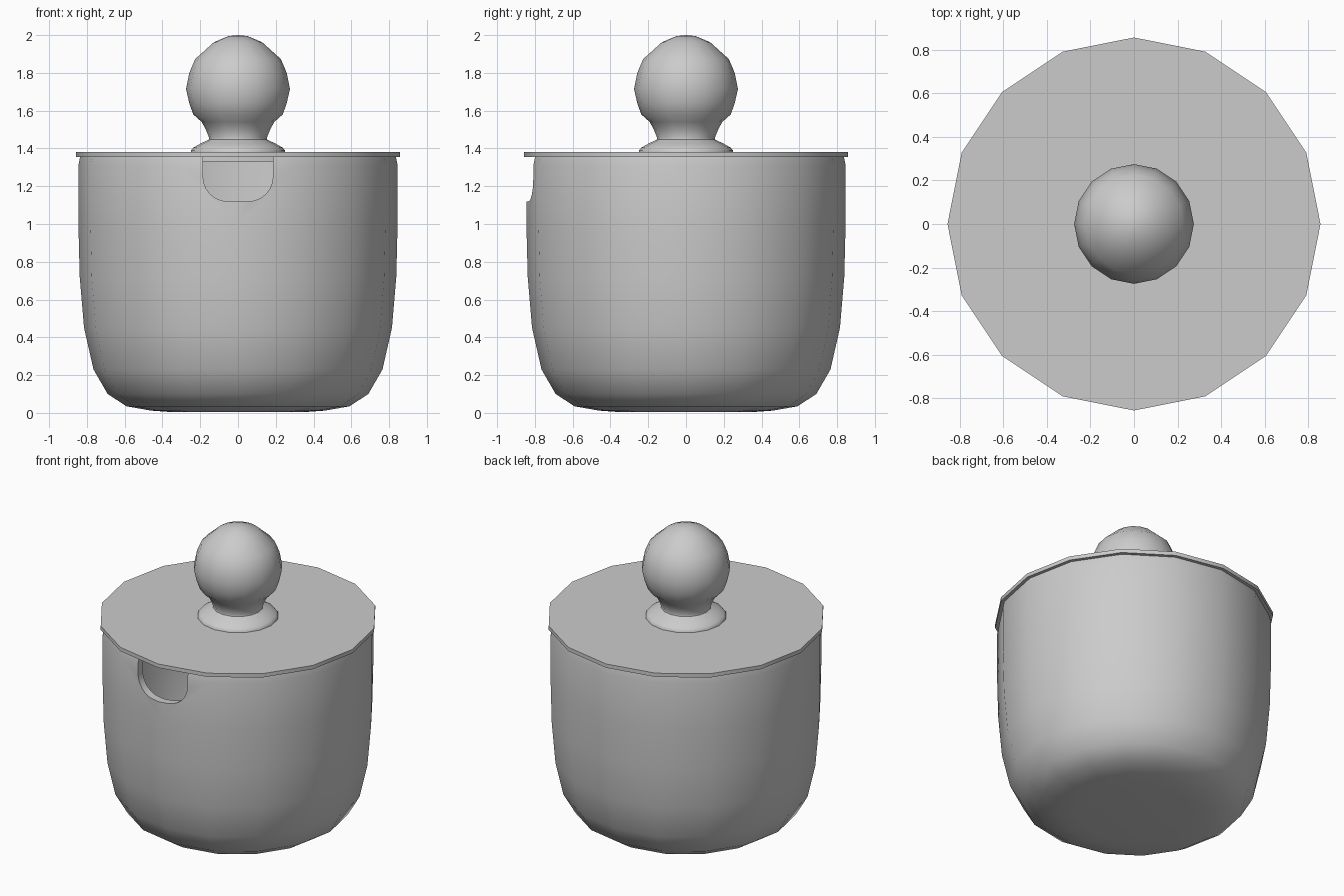
import bpy, bmesh, math

if "Cube" in bpy.data.objects:
    bpy.data.objects.remove(bpy.data.objects["Cube"], do_unlink=True)

SIDES = 16

glaze = bpy.data.materials.new("grey glaze")
glaze.use_nodes = True
COLOUR = (0.6, 0.6, 0.6, 1)
glaze.diffuse_color = COLOUR
glaze.node_tree.nodes["Principled BSDF"].inputs["Base Color"].default_value = COLOUR


def finish(name, bm):
    bmesh.ops.recalc_face_normals(bm, faces=bm.faces[:])
    mesh = bpy.data.meshes.new(name)
    bm.to_mesh(mesh)
    bm.free()
    obj = bpy.data.objects.new(name, mesh)
    bpy.context.collection.objects.link(obj)
    mesh.materials.append(glaze)
    return obj


def lathe(name, profile):
    """Revolve (radius, height) points about z; radius 0 closes to a pole."""
    bm = bmesh.new()
    verts = [bm.verts.new((r, 0, z)) for r, z in profile]
    edges = [bm.edges.new(pair) for pair in zip(verts, verts[1:])]
    bmesh.ops.spin(bm, geom=verts + edges, axis=(0, 0, 1), cent=(0, 0, 0),
                   angle=math.tau, steps=SIDES, use_duplicate=False)
    bmesh.ops.remove_doubles(bm, verts=bm.verts[:], dist=0.0005)
    return finish(name, bm)


def smooth(obj, degrees):
    bpy.ops.object.select_all(action="DESELECT")
    obj.select_set(True)
    bpy.context.view_layer.objects.active = obj
    bpy.ops.object.shade_smooth_by_angle(angle=math.radians(degrees))


# Hollow bowl: up the outside, over the rim and down the inside
outer = [(0, 0.005), (0.36, 0.005), (0.46, 0.012), (0.59, 0.035), (0.69, 0.1),
         (0.765, 0.23), (0.815, 0.45), (0.838, 0.72), (0.845, 1.0),
         (0.845, 1.31), (0.836, 1.355)]
inner = [(0.795, 1.355), (0.79, 1.0), (0.782, 0.72), (0.76, 0.46),
         (0.715, 0.26), (0.645, 0.14), (0.56, 0.08), (0.42, 0.05), (0, 0.045)]
bowl = lathe("bowl", outer + inner)

# Round-bottomed spoon notch cut through the front wall
half, low, corner = 0.185, 1.12, 0.13
outline = [(half, 1.5)]
for side in (1, -1):
    arc = [(side * (half - corner + corner * math.cos(a)),
            low + corner - corner * math.sin(a))
           for a in (math.pi / 2 * i / 6 for i in range(7))]
    outline += arc if side > 0 else arc[::-1]
outline.append((-half, 1.5))
bm = bmesh.new()
face = bm.faces.new([bm.verts.new((x, -1, z)) for x, z in outline])
ext = bmesh.ops.extrude_face_region(bm, geom=[face])
moved = [v for v in ext["geom"] if isinstance(v, bmesh.types.BMVert)]
bmesh.ops.translate(bm, verts=moved, vec=(0, 0.5, 0))
cutter = finish("notch_cutter", bm)
cutter.hide_render = True

cut = bowl.modifiers.new("notch", "BOOLEAN")
cut.object = cutter
cut.operation = "DIFFERENCE"
cut.solver = "EXACT"
bpy.context.view_layer.objects.active = bowl
bpy.ops.object.modifier_apply(modifier=cut.name)
bpy.data.objects.remove(cutter, do_unlink=True)
smooth(bowl, 40)

# Thin lid with a shallow seat inside the bowl
lid = lathe("lid", [(0, 1.33), (0.775, 1.33), (0.775, 1.356), (0.857, 1.356),
                    (0.857, 1.382), (0, 1.382)])
smooth(lid, 30)

# Knob with stepped foot, narrow neck and ball
knob = lathe("lid_knob", [(0, 1.375), (0.25, 1.375), (0.25, 1.388), (0.237, 1.404),
                          (0.2, 1.425), (0.155, 1.447), (0.153, 1.456),
                          (0.17, 1.5), (0.192, 1.54), (0.237, 1.58),
                          (0.258, 1.64), (0.275, 1.714), (0.258, 1.8),
                          (0.227, 1.873), (0.127, 1.963), (0.05, 1.995), (0, 2.0)])
smooth(knob, 50)
